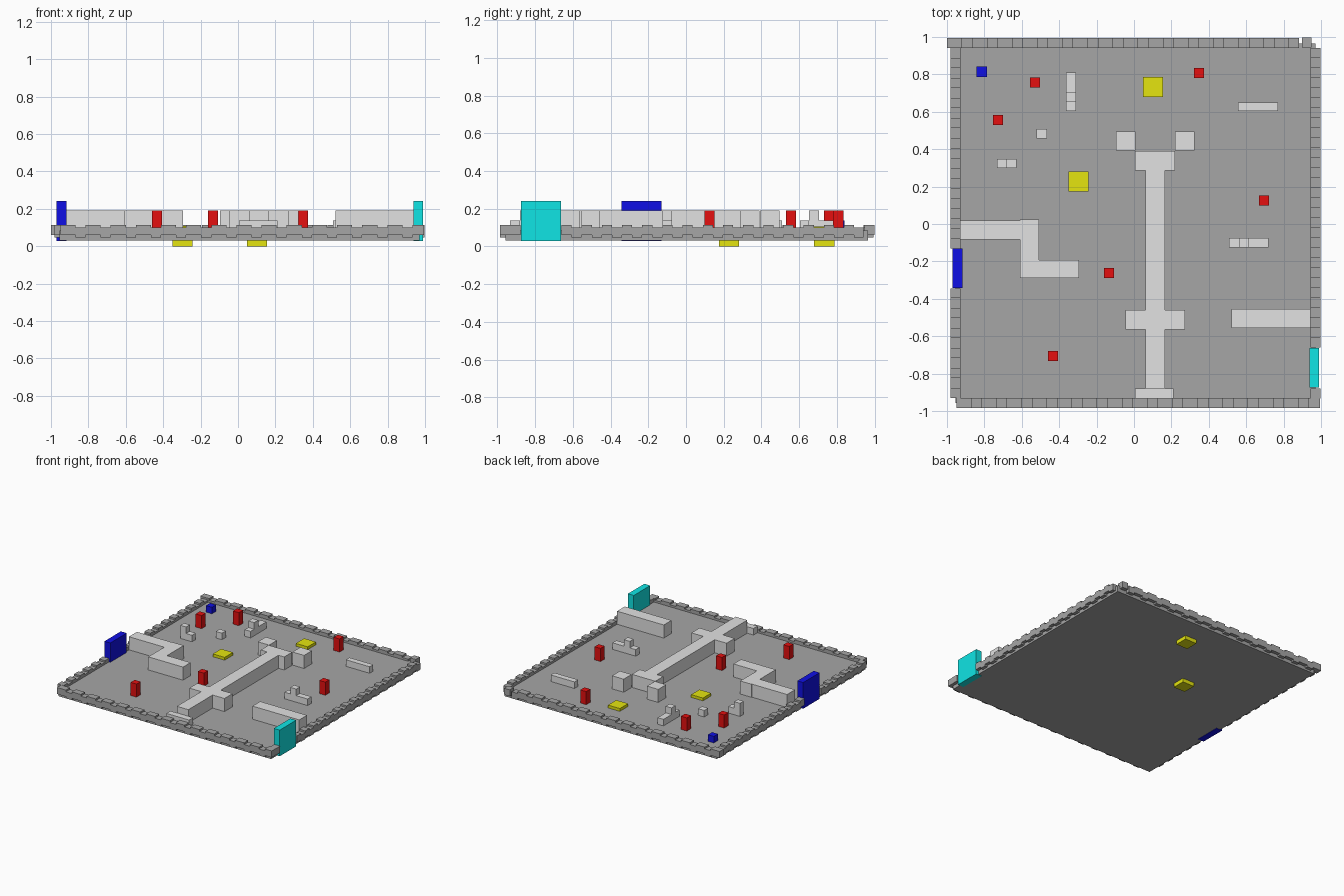
import bpy

cube = bpy.data.objects.get("Cube")
if cube:
    bpy.data.objects.remove(cube, do_unlink=True)

UNIT = 0.107
HALF = UNIT / 2
FLOOR = 0.084            # top of the floor slab
LOW, TALL = FLOOR + HALF, FLOOR + UNIT


def material(name, colour):
    m = bpy.data.materials.new(name)
    m.use_nodes = True
    m.diffuse_color = (*colour, 1)
    bsdf = m.node_tree.nodes["Principled BSDF"]
    bsdf.inputs["Base Color"].default_value = (*colour, 1)
    return m


GREY = material("stone grey", (0.38, 0.38, 0.38))
WHITE = material("pale grey", (0.76, 0.76, 0.76))
RED = material("red", (0.78, 0.005, 0.005))
BLUE = material("blue", (0.005, 0.005, 0.78))
YELLOW = material("yellow", (0.78, 0.78, 0.005))
CYAN = material("cyan", (0.005, 0.78, 0.78))

CORNERS = [(0, 0), (1, 0), (1, 1), (0, 1)]


def boxes(name, mat, items):
    """One object from boxes given as (x0, x1, y0, y1, z0, z1)."""
    verts, faces = [], []
    for x0, x1, y0, y1, z0, z1 in items:
        n = len(verts)
        for z in (z0, z1):
            verts += [((x0, x1)[i], (y0, y1)[j], z) for i, j in CORNERS]
        faces.append([n + k for k in (3, 2, 1, 0)])
        faces.append([n + k for k in (4, 5, 6, 7)])
        for k in range(4):
            m = (k + 1) % 4
            faces.append([n + k, n + m, n + m + 4, n + k + 4])
    mesh = bpy.data.meshes.new(name)
    mesh.from_pydata(verts, [], faces)
    mesh.materials.append(mat)
    ob = bpy.data.objects.new(name, mesh)
    bpy.context.collection.objects.link(ob)
    return ob


def standing(name, mat, rects, top):
    return boxes(name, mat, [(*r, FLOOR, top) for r in rects])


def post(x, y, size, z0, z1):
    h = size / 2
    return (x - h, x + h, y - h, y + h, z0, z1)


def rim(name, along_x, start, end, across, wide, narrow):
    """Row of blocks that alternate between a raised and a lowered level."""
    items, p, raised = [], start, True
    while p < end - 0.01:
        q = min(p + (wide if raised else narrow), end)
        z = 0.061 if raised else 0.047
        if along_x:
            items.append((p, q, across, across + HALF, z, z + HALF))
        else:
            items.append((across, across + HALF, p, q, z, z + HALF))
        p, raised = q, not raised
    boxes(name, GREY, items)


# Floor slab and crenellated rim, open at the two gates
boxes("floor", GREY, [(-0.955, 0.97, -0.957, 0.965, 0.031, FLOOR)])
rim("rim_back", True, -1.0, 0.89, 0.94, 0.081, HALF)
rim("rim_front", True, -0.95, 0.995, -0.985, 0.081, HALF)
rim("rim_right_front", False, -0.93, -0.345, -0.982, HALF, HALF)
rim("rim_right_back", False, -0.13, 0.94, -0.982, HALF, HALF)
rim("rim_left_front", False, -0.932, -0.875, 0.943, HALF, HALF)
rim("rim_left_back", False, -0.66, 0.94, 0.943, HALF, HALF)
boxes("rim_corner_block", GREY, [(0.897, 0.948, 0.945, 0.998, 0.061, 0.114)])

# Gates
boxes("blue_gate", BLUE, [(-0.97, -0.917, -0.343, -0.13, 0.028, 0.242)])
boxes("cyan_gate", CYAN, [(0.937, 0.99, -0.875, -0.662, 0.028, 0.242)])

# Long central wall with cross bars and a low end step
standing("central_wall", WHITE, [(0.062, 0.166, -0.88, 0.29)], TALL)
standing("central_wall_back_bar", WHITE, [(0.005, 0.218, 0.287, 0.39)], TALL)
standing("central_wall_front_bar", WHITE, [(-0.045, 0.273, -0.565, -0.46)], TALL)
standing("central_wall_step", WHITE, [(0.005, 0.21, -0.932, -0.88)], LOW)
standing("back_blocks", WHITE, [(-0.095, 0.007, 0.393, 0.495),
                                (0.218, 0.323, 0.393, 0.495)], TALL)

# Side walls
standing("zigzag_wall", WHITE, [(-0.93, -0.61, -0.083, 0.02),
                                (-0.61, -0.508, -0.192, 0.024),
                                (-0.61, -0.295, -0.29, -0.192)], TALL)
standing("left_wall", WHITE, [(0.52, 0.943, -0.555, -0.455)], TALL)

# Low cover pieces, some with a raised block
standing("low_cover", WHITE, [(-0.363, -0.31, 0.605, 0.652),
                              (-0.363, -0.31, 0.705, 0.81),
                              (-0.52, -0.466, 0.457, 0.508),
                              (-0.68, -0.627, 0.3, 0.348),
                              (0.555, 0.77, 0.603, 0.65),
                              (0.508, 0.561, -0.125, -0.075),
                              (0.615, 0.718, -0.125, -0.075)], LOW)
standing("raised_cover", WHITE, [(-0.363, -0.31, 0.652, 0.705),
                                 (-0.733, -0.68, 0.3, 0.348),
                                 (0.561, 0.615, -0.125, -0.075)], TALL)

# Coloured markers
reds = [(-0.53, 0.757), (-0.727, 0.556), (0.347, 0.807),
        (0.695, 0.125), (-0.134, -0.262), (-0.433, -0.706)]
boxes("red_posts", RED, [post(x, y, HALF, FLOOR, TALL) for x, y in reds])
boxes("blue_block", BLUE, [post(-0.814, 0.814, HALF, FLOOR, LOW)])
boxes("yellow_pads", YELLOW, [post(x, y, UNIT, 0, UNIT)
                              for x, y in ((0.102, 0.733), (-0.297, 0.228))])
